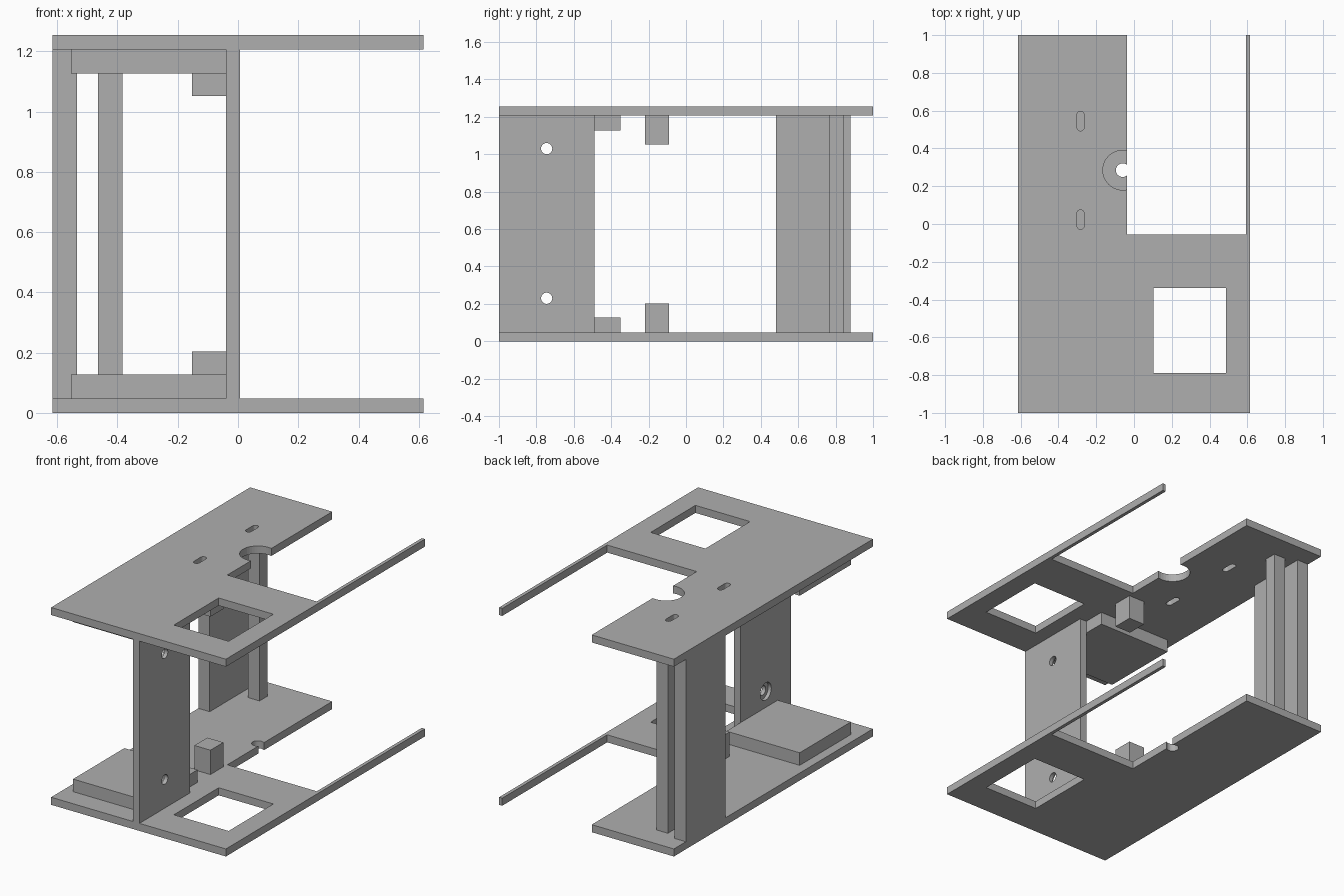
import bpy, bmesh, math
from mathutils import Matrix, Vector

default = bpy.data.objects.get("Cube")
if default:
    bpy.data.objects.remove(default, do_unlink=True)

grey = bpy.data.materials.new("plain_grey")
grey.use_nodes = True
COLOUR = (0.43, 0.43, 0.43, 1)
grey.diffuse_color = COLOUR
grey.node_tree.nodes["Principled BSDF"].inputs["Base Color"].default_value = COLOUR

HEIGHT, THICK = 1.255, 0.048
LOW, HIGH = THICK, HEIGHT - THICK


def prism(name, outline, z0, z1):
    """Extrude a flat outline from z0 up to z1."""
    bm = bmesh.new()
    face = bm.faces.new([bm.verts.new((x, y, z0)) for x, y in outline])
    top = bmesh.ops.extrude_face_region(bm, geom=[face])["geom"]
    verts = [v for v in top if isinstance(v, bmesh.types.BMVert)]
    bmesh.ops.translate(bm, verts=verts, vec=(0, 0, z1 - z0))
    bmesh.ops.recalc_face_normals(bm, faces=bm.faces)
    mesh = bpy.data.meshes.new(name)
    bm.to_mesh(mesh)
    bm.free()
    mesh.materials.append(grey)
    obj = bpy.data.objects.new(name, mesh)
    bpy.context.collection.objects.link(obj)
    return obj


def box(name, x0, x1, y0, y1, z0, z1):
    return prism(name, [(x0, y0), (x1, y0), (x1, y1), (x0, y1)], z0, z1)


def circle(x, y, r, n=40):
    return [(x + r * math.cos(math.tau * i / n), y + r * math.sin(math.tau * i / n))
            for i in range(n)]


def slot(x, y, half_straight, r, n=10):
    """Outline of a round-ended slot running along y."""
    points = []
    for side in (0, 1):
        for i in range(n + 1):
            a = math.pi * (side + i / n)
            points.append((x + r * math.cos(a),
                           y + r * math.sin(a) + half_straight * (1 - 2 * side)))
    return points


def cut(target, cutter):
    """Subtract the cutter from the target and remove the cutter."""
    cutter.hide_render = True
    mod = target.modifiers.new("cut", "BOOLEAN")
    mod.operation = "DIFFERENCE"
    mod.solver = "EXACT"
    mod.object = cutter
    bpy.context.view_layer.objects.active = target
    bpy.ops.object.modifier_apply(modifier=mod.name)
    bpy.data.objects.remove(cutter, do_unlink=True)


# Plates: wide body, long strip, thin arm, square window and round notch
plate_outline = [(-0.615, -1), (0.615, -1), (0.615, 1), (0.593, 1),
                 (0.593, -0.055), (-0.037, -0.055), (-0.037, 1), (-0.615, 1)]


def plate(name, z0, z1, notch_radius):
    obj = prism(name, plate_outline, z0, z1)
    cut(obj, box("window_cutter", 0.102, 0.487, -0.79, -0.34, z0 - 0.1, z1 + 0.1))
    cut(obj, prism("notch_cutter", circle(-0.06, 0.285, notch_radius), z0 - 0.1, z1 + 0.1))
    return obj


plate("bottom_plate", 0, LOW, 0.036)
top_plate = plate("top_plate", HIGH, HEIGHT, 0.105)
for y in (0.023, 0.545):
    cut(top_plate, prism("slot_cutter", slot(-0.283, y, 0.033, 0.019), HIGH - 0.1, HEIGHT + 0.1))

# Front wall with two counterbored screw holes
wall = box("front_wall", -0.04, 0.007, -1, -0.49, LOW, HIGH)
for z in (0.23, 1.03):
    for radius, start, end in ((0.03, -0.2, 0.2), (0.055, -0.2, -0.018)):
        cutter = prism("hole_cutter", circle(0, 0, radius), start, end)
        cutter.data.transform(Matrix.Translation(Vector((0, -0.745, z)))
                              @ Matrix.Rotation(math.pi / 2, 4, "Y"))
        cut(wall, cutter)

# Pads and small blocks, mirrored between the two plates
for label, base, direction in (("bottom", LOW, 1), ("top", HIGH, -1)):
    for part, x0, y0, y1, size in (("pad", -0.555, -0.865, -0.35, 0.08),
                                   ("block", -0.153, -0.22, -0.09, 0.155)):
        z0, z1 = sorted((base, base + direction * size))
        box(f"{label}_{part}", x0, -0.04, y0, y1, z0, z1)

# Rear side panel and the square column beside it
box("rear_panel", -0.615, -0.535, 0.48, 0.88, LOW, HIGH)
box("rear_column", -0.464, -0.384, 0.765, 0.845, LOW, HIGH)
